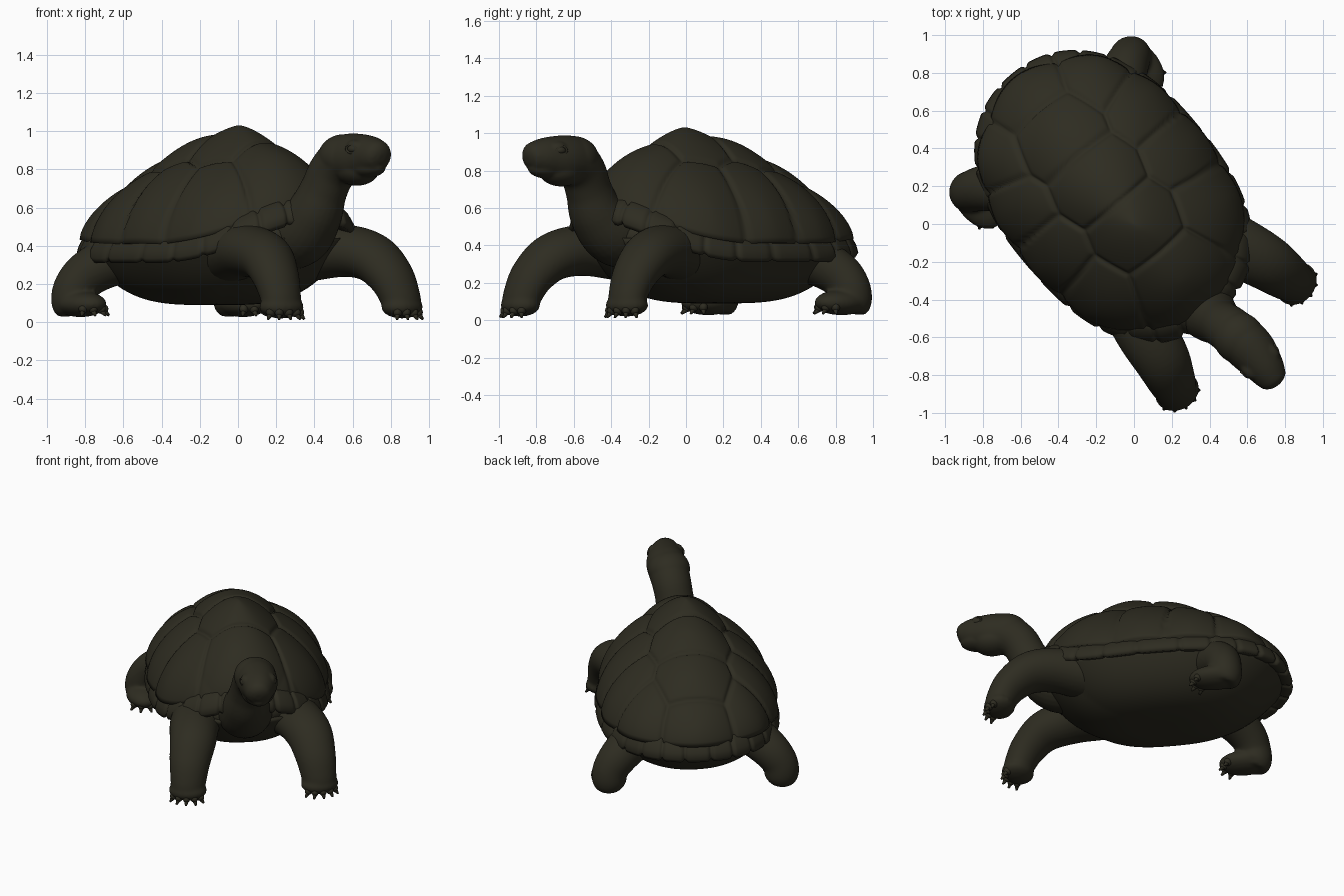
import bpy, bmesh, math
from mathutils import Vector, Matrix

if "Cube" in bpy.data.objects:
    bpy.data.objects.remove(bpy.data.objects["Cube"])

# Local frame: +x forward, +y left; the animal is turned 50 degrees clockwise
TURN = Matrix.Rotation(math.radians(-50), 4, 'Z')

olive = bpy.data.materials.new("dark_olive")
olive.diffuse_color = (0.027, 0.025, 0.015, 1)
olive.use_nodes = True
olive.node_tree.nodes["Principled BSDF"].inputs["Base Color"].default_value = olive.diffuse_color


def finish(name, bm, voxel=0, smooth=0):
    bmesh.ops.transform(bm, matrix=TURN, verts=bm.verts)
    bmesh.ops.recalc_face_normals(bm, faces=bm.faces)
    for f in bm.faces:
        f.smooth = True
    me = bpy.data.meshes.new(name)
    bm.to_mesh(me)
    bm.free()
    me.materials.append(olive)
    ob = bpy.data.objects.new(name, me)
    bpy.context.collection.objects.link(ob)
    if voxel:
        m = ob.modifiers.new("blend", 'REMESH')
        m.mode, m.voxel_size, m.use_smooth_shade = 'VOXEL', voxel, True
        s = ob.modifiers.new("soften", 'SMOOTH')
        s.factor, s.iterations = 0.5, smooth
    return ob


def loft(bm, rings, closed=False, caps=True):
    vs = [[bm.verts.new(p) for p in r] for r in rings]
    n = len(vs[0])
    pairs = list(zip(vs, vs[1:])) + ([(vs[-1], vs[0])] if closed else [])
    for a, b in pairs:
        for i in range(n):
            j = (i + 1) % n
            bm.faces.new((a[i], a[j], b[j], b[i]))
    if caps:
        bm.faces.new(vs[0])
        bm.faces.new(vs[-1])


def tube(bm, pts, wide=1.0, steps=6, sides=28):
    """Limb through (x, y, z, radius) points, smoothed as a spline."""
    P = [Vector(p) for p in pts]
    P = [2 * P[0] - P[1]] + P + [2 * P[-1] - P[-2]]
    path = []
    for a, b, c, d in zip(P, P[1:], P[2:], P[3:]):
        for k in range(steps):
            t = k / steps
            path.append(0.5 * (2 * b + (c - a) * t + (2 * a - 5 * b + 4 * c - d) * t * t
                               + (3 * b - a - 3 * c + d) * t ** 3))
    path.append(P[-2])
    rings = []
    for i, p in enumerate(path):
        q, o = path[min(i + 1, len(path) - 1)], path[max(i - 1, 0)]
        d = (q.xyz - o.xyz).normalized()
        side = Vector((0, 1, 0))
        side = (side - d * side.dot(d)).normalized()
        up = d.cross(side)
        rings.append([p.xyz + p.w * (wide * math.cos(a) * side + math.sin(a) * up)
                      for a in (2 * math.pi * k / sides for k in range(sides))])
    loft(bm, rings)


def blob(bm, centre, radii, yaw=0):
    m = Matrix.Translation(centre) @ Matrix.Rotation(yaw, 4, 'Z') @ Matrix.Diagonal((*radii, 1))
    bmesh.ops.create_uvsphere(bm, u_segments=40, v_segments=24, radius=1, matrix=m)


# Shell plan and rim height
def plan(phi, t=1.0):
    c, s = math.cos(phi), math.sin(phi)
    length = 0.83 if c > 0 else 0.805
    power = 0.83 if c > 0 else 0.92
    return (-0.2 + length * t * math.copysign(abs(c) ** 0.83, c),
            0.01 + 0.572 * t * math.copysign(abs(s) ** power, s))


def rim_z(phi):
    x = plan(phi)[0]
    return 0.375 + 0.07 * max(0, -0.5 - x) + 0.21 * max(0, (x + 0.1) / 0.73) ** 3


# Domed shell: raised scutes with grooves between neighbouring scute centres
centres = [(x, 0) for x in (0.36, 0.02, -0.30, -0.61, -0.92)]
for s in (1, -1):
    centres += [(0.19, s * 0.45), (-0.14, s * 0.5), (-0.45, s * 0.5), (-0.76, s * 0.42)]
SEG = 256
bm = bmesh.new()
rings = []
for i in range(73):
    t = max(0.004, 1 - (i / 72) ** 1.15)
    ring = []
    for k in range(SEG):
        phi = 2 * math.pi * k / SEG
        ex, ey = plan(phi, 0.94)
        x = -0.2 + (ex + 0.2) * t + 0.19 * (1 - t)
        y = ey * t
        base = rim_z(phi) + 0.03
        z = base + (0.985 - base) * (1 - t ** 1.3) ** 0.64
        d = sorted(math.hypot(x - a, y - b) for a, b in centres)
        groove = math.exp(-((d[1] - d[0]) / 0.022) ** 2)
        bump = 0.05 * max(0, 1 - (d[0] / 0.27) ** 1.5) - 0.014 * groove
        p = Vector((x, y, z))
        ring.append(p + (p - Vector((-0.2, 0, 0.3))).normalized() * bump)
    rings.append(ring)
loft(bm, rings)
finish("shell_dome", bm)

# Rim of separate flared plates
PLATES = 25
section = [(0.84, 0.085), (0.93, 0.07), (0.98, 0.04), (1.01, 0.0), (1.025, -0.04),
           (1.005, -0.065), (0.95, -0.055), (0.84, -0.03)]
bm = bmesh.new()
rings = []
for k in range(400):
    phi = 2 * math.pi * k / 400
    f = (k * PLATES / 400) % 1
    e = min(f, 1 - f)
    g = 1 - math.exp(-(e / 0.08) ** 2)
    ring = []
    for t, dz in section:
        x, y = plan(phi, 0.84 + (t - 0.84) * (0.88 + 0.12 * g))
        ring.append((x, y, rim_z(phi) + dz * (0.8 + 0.2 * g)))
    rings.append(ring)
loft(bm, rings, closed=True, caps=False)
finish("shell_rim_plates", bm)

# Underside of the shell, a shallow bowl
bm = bmesh.new()
rings = []
for i in range(33):
    t = max(0.01, i / 32)
    ring = []
    for k in range(96):
        phi = 2 * math.pi * k / 96
        x, y = plan(phi, 0.955 * t)
        top = min(rim_z(phi) - 0.03, 0.44)
        ring.append((x, y, 0.09 + (top - 0.09) * t ** 3.6))
    rings.append(ring)
loft(bm, rings)
finish("belly_plate", bm)

# Body between belly and dome
bm = bmesh.new()
blob(bm, (-0.14, 0, 0.45), (0.74, 0.5, 0.2))
finish("body", bm)

# Neck, head and lower jaw
bm = bmesh.new()
tube(bm, [(0.32, 0, 0.44, 0.18), (0.50, 0, 0.475, 0.18), (0.62, 0, 0.57, 0.15),
          (0.685, 0.01, 0.69, 0.125), (0.74, 0.025, 0.79, 0.125), (0.82, 0.04, 0.85, 0.13),
          (0.92, 0.048, 0.862, 0.127), (1.01, 0.045, 0.872, 0.108), (1.08, 0.038, 0.872, 0.088),
          (1.12, 0.035, 0.865, 0.066), (1.138, 0.034, 0.86, 0.025)])
blob(bm, (0.82, 0.038, 0.865), (0.14, 0.135, 0.12))
blob(bm, (0.91, 0.048, 0.80), (0.13, 0.11, 0.085))
blob(bm, (0.985, 0.042, 0.81), (0.135, 0.085, 0.055))
for s in (1, -1):
    blob(bm, (0.985, 0.045 + s * 0.078, 0.915), (0.055, 0.035, 0.04))
finish("head_and_neck", bm, 0.009, 4)

# Eyes with lids
for s, side in ((1, "left"), (-1, "right")):
    bm = bmesh.new()
    blob(bm, (0.997, 0.045 + s * 0.102, 0.908), (0.026, 0.014, 0.018), -s * 0.35)
    finish(side + "_eye", bm)
    bm = bmesh.new()
    rings = []
    for k in range(24):
        a = 2 * math.pi * k / 24
        rings.append([(0.997 + math.cos(a) * (0.032 + 0.006 * math.cos(b)),
                       0.045 + s * (0.102 - 0.35 * 0.032 * math.cos(a)) + 0.008 * math.sin(b),
                       0.908 + math.sin(a) * (0.022 + 0.006 * math.cos(b)))
                      for b in (2 * math.pi * j / 8 for j in range(8))])
    loft(bm, rings, closed=True, caps=False)
    finish(side + "_eyelid", bm)


# Stubby claws fanned around the toe end of a foot
def claws(name, centre, reach, angles, yaw, drop):
    bm = bmesh.new()
    turn = Matrix.Rotation(yaw, 3, 'Z')
    for deg in angles:
        a = math.radians(deg)
        d = turn @ Vector((math.cos(a), math.sin(a), 0))
        pos = Vector(centre) + turn @ Vector((math.cos(a) * reach[0], math.sin(a) * reach[1], 0))
        aim = (d + Vector((0, 0, -drop))).normalized()
        m = Matrix.Translation(pos) @ aim.to_track_quat('Z', 'Y').to_matrix().to_4x4()
        bmesh.ops.create_cone(bm, cap_ends=True, segments=10, radius1=0.019, radius2=0.006,
                              depth=0.044, matrix=m)
        blob(bm, pos + Vector((-d.x * 0.015, -d.y * 0.015, 0.02)), (0.027, 0.023, 0.025), a + yaw)
    finish(name, bm)


# Legs; the right front foot is a little ahead, both front feet sit a little to the left
for s, side in ((1, "left"), (-1, "right")):
    o = 0.04 if s > 0 else 0.02
    u = 0.005 if s > 0 else 0.035
    bm = bmesh.new()
    tube(bm, [(0.24, s * 0.25, 0.36, 0.15), (0.45, s * 0.325 + o / 2, 0.375, 0.138),
              (0.60 + u, s * 0.365 + o, 0.34, 0.128), (0.715 + u, s * 0.395 + o, 0.245, 0.112),
              (0.775 + u, s * 0.41 + o, 0.14, 0.098), (0.79 + u, s * 0.415 + o, 0.07, 0.09),
              (0.79 + u, s * 0.415 + o, 0.035, 0.06)], 1.17)
    blob(bm, (0.79 + u, s * 0.415 + o, 0.08), (0.1, 0.122, 0.06), s * 0.2)
    finish(side + "_front_leg", bm, 0.012, 5)
    claws(side + "_front_claws", (0.79 + u, s * 0.415 + o, 0.032), (0.09, 0.112),
          (-60, -30, 0, 30, 60), s * 0.2, 1.3)

    bm = bmesh.new()
    tube(bm, [(-0.46, s * 0.27, 0.36, 0.14), (-0.58, s * 0.39, 0.315, 0.13),
              (-0.655, s * 0.485, 0.25, 0.12), (-0.685, s * 0.545, 0.17, 0.11),
              (-0.69, s * 0.555, 0.09, 0.105), (-0.68, s * 0.555, 0.045, 0.075)], 1.04)
    blob(bm, (-0.62, s * 0.555, 0.095), (0.165, 0.11, 0.068))
    finish(side + "_rear_leg", bm, 0.012, 5)
    claws(side + "_rear_claws", (-0.575, s * 0.55, 0.05), (0.1, 0.1), (-54, -18, 18, 54), 0, 0.9)
